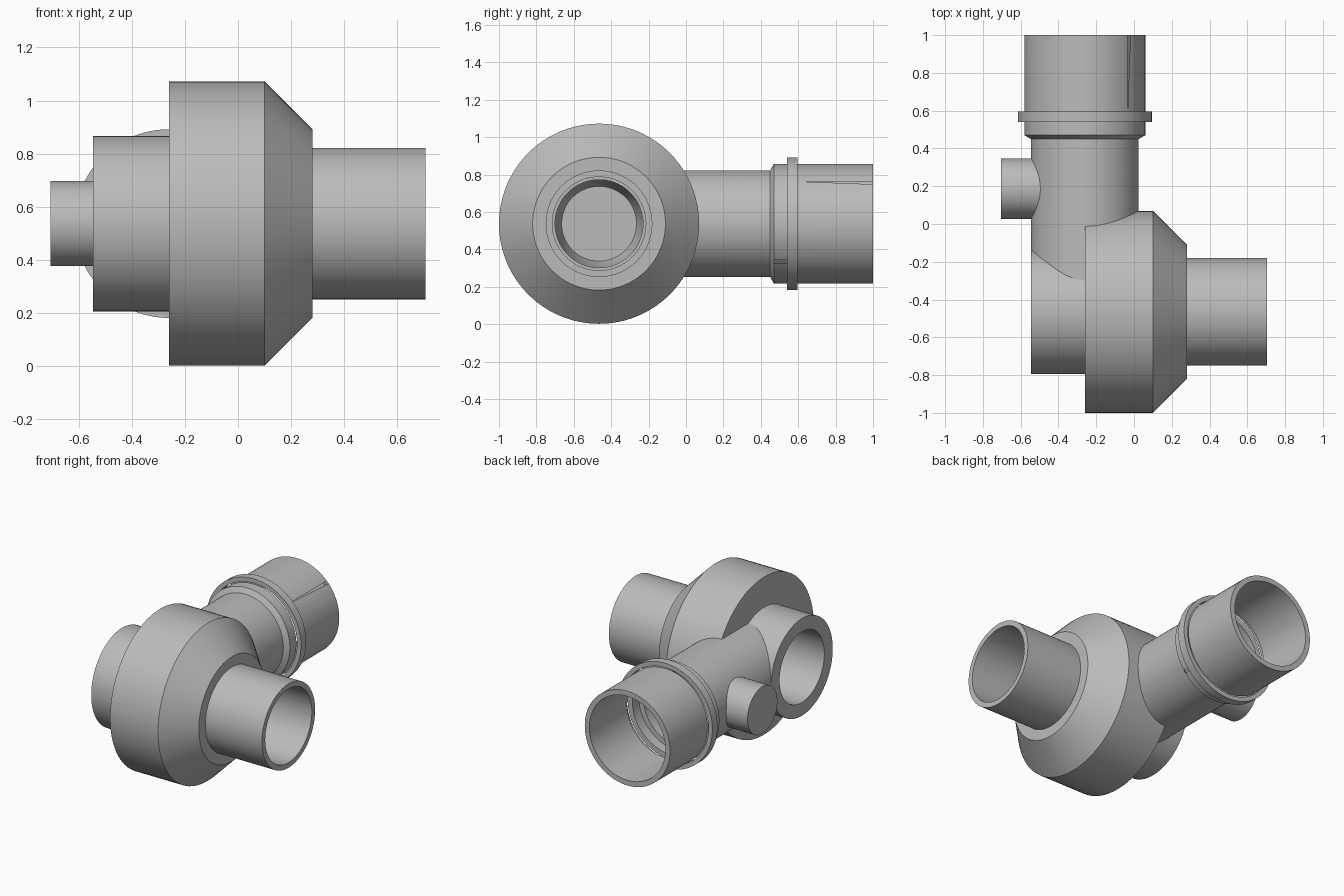
import bpy
import bmesh
import math
from mathutils import Matrix, Vector

cube = bpy.data.objects.get("Cube")
if cube:
    bpy.data.objects.remove(cube, do_unlink=True)

SEGMENTS = 96
AXIS_Z = 0.537      # height of every pipe axis
MAIN_Y = -0.465     # main axis runs along x
BRANCH_X = -0.26    # branch axis runs along y
STUB_Y = 0.187

grey = bpy.data.materials.new("plastic_grey")
grey.use_nodes = True
colour = (0.5, 0.5, 0.5, 1)
grey.diffuse_color = colour
grey.node_tree.nodes["Principled BSDF"].inputs["Base Color"].default_value = colour


def lathe(name, profile, direction, centre):
    """Closed solid of revolution; profile is (distance along axis, radius)."""
    bm = bmesh.new()
    rings = []
    for t, r in profile:
        rings.append([bm.verts.new((r * math.cos(a), r * math.sin(a), t))
                      for a in (math.tau * i / SEGMENTS for i in range(SEGMENTS))])
    for low, high in zip(rings, rings[1:]):
        for i in range(SEGMENTS):
            j = (i + 1) % SEGMENTS
            bm.faces.new((low[i], low[j], high[j], high[i]))
    bm.faces.new(rings[0][::-1])
    bm.faces.new(rings[-1])
    turn = Vector((0, 0, 1)).rotation_difference(Vector(direction)).to_matrix().to_4x4()
    bm.transform(Matrix.Translation(centre) @ turn)
    bmesh.ops.recalc_face_normals(bm, faces=bm.faces)
    mesh = bpy.data.meshes.new(name)
    bm.to_mesh(mesh)
    bm.free()
    mesh.materials.append(grey)
    obj = bpy.data.objects.new(name, mesh)
    bpy.context.collection.objects.link(obj)
    return obj


def along_x(name, profile, y=MAIN_Y):
    return lathe(name, profile, (1, 0, 0), (0, y, AXIS_Z))


def along_y(name, profile):
    return lathe(name, profile, (0, 1, 0), (BRANCH_X, 0, AXIS_Z))


def finish(obj, cutters):
    bpy.ops.object.select_all(action='DESELECT')
    obj.select_set(True)
    bpy.context.view_layer.objects.active = obj
    for cutter in cutters:
        mod = obj.modifiers.new("bore", 'BOOLEAN')
        mod.operation = 'DIFFERENCE'
        mod.solver = 'EXACT'
        mod.object = cutter
        bpy.ops.object.modifier_apply(modifier=mod.name)
    bpy.ops.object.shade_smooth_by_angle(angle=math.radians(30))


# Main housing: left collar, wide drum, cone and right outlet
housing = along_x("main_housing", [
    (-0.545, 0.33), (-0.26, 0.33), (-0.26, 0.535), (0.1, 0.535),
    (0.28, 0.355), (0.28, 0.285), (0.705, 0.285)])

# Branch pipe with flared socket and raised ring
branch = along_y("branch_pipe", [
    (-0.46, 0.285), (0.45, 0.285), (0.47, 0.32), (0.54, 0.32), (0.54, 0.355),
    (0.595, 0.355), (0.595, 0.32), (1.0, 0.32)])

# Solid side stub
stub = along_x("side_stub", [(-0.705, 0.16), (-0.42, 0.16)], STUB_Y)

# Bores
collar_bore = along_x("collar_bore", [(-0.7, 0.24), (-0.03, 0.24)])
outlet_bore = along_x("outlet_bore", [
    (0.1, 0.2), (0.22, 0.235), (0.26, 0.235), (0.26, 0.25), (0.8, 0.25)])
branch_bore = along_y("branch_bore", [
    (-0.455, 0.25), (0.47, 0.25), (0.47, 0.285), (0.54, 0.285), (0.54, 0.325),
    (0.595, 0.325), (0.595, 0.285), (1.1, 0.285)])

finish(housing, [collar_bore, outlet_bore, branch_bore])
finish(branch, [branch_bore, collar_bore])
finish(stub, [branch_bore])

for cutter in (collar_bore, outlet_bore, branch_bore):
    bpy.data.objects.remove(cutter, do_unlink=True)
